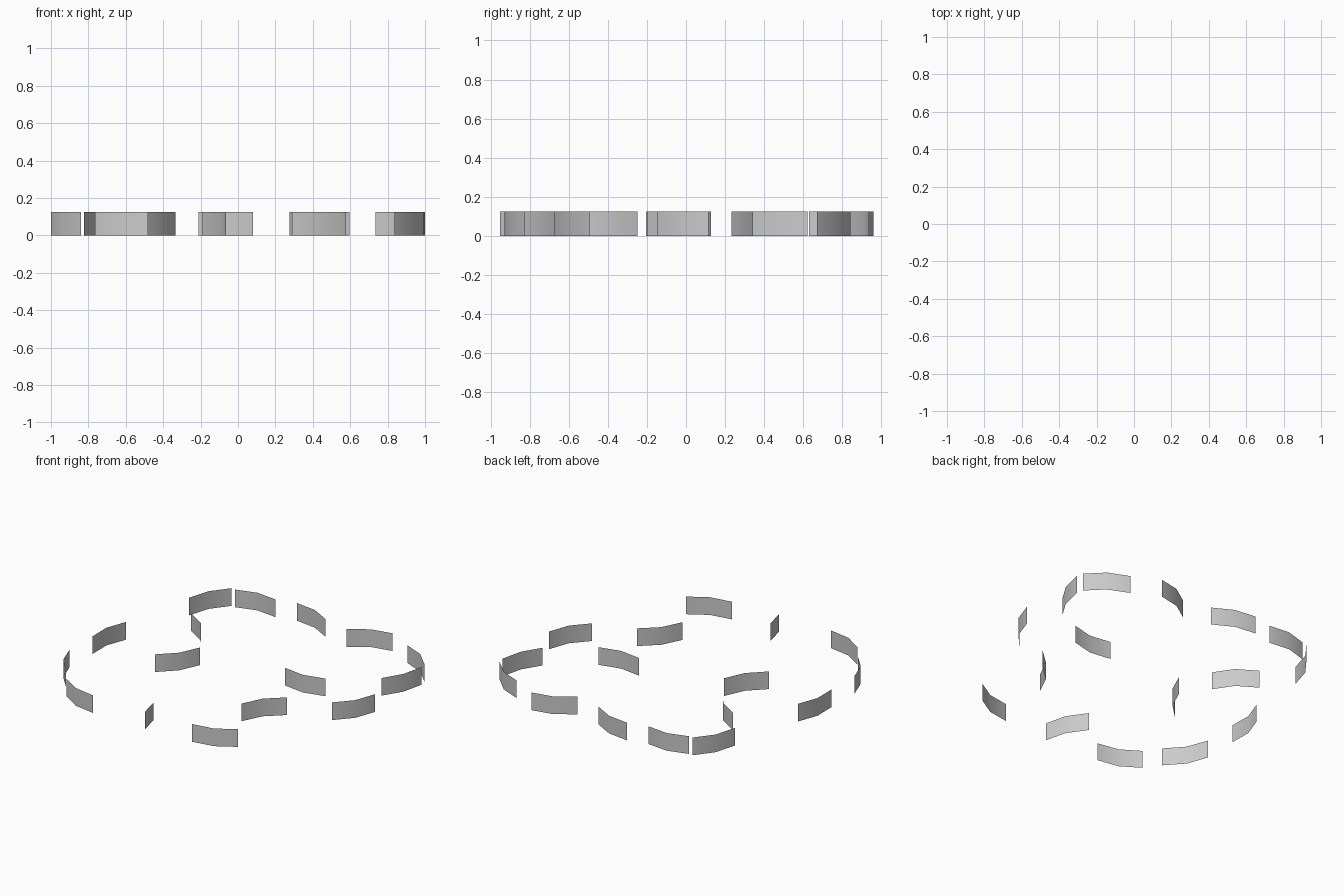
import bpy

HEIGHT = 0.125

# Plan of each bent panel: start, bend, end
PLANS = [
    [(-0.655, 0.90), (-0.508, 0.943), (-0.355, 0.926)],
    [(-0.823, 0.63), (-0.778, 0.782), (-0.685, 0.903)],
    [(-0.21, 0.96), (-0.057, 0.94), (0.08, 0.865)],
    [(0.275, 0.818), (0.404, 0.905), (0.553, 0.936)],
    [(0.735, 0.842), (0.88, 0.78), (0.99, 0.67)],
    [(1.0, 0.622), (0.965, 0.47), (0.885, 0.34)],
    [(-0.677, 0.443), (-0.543, 0.36), (-0.457, 0.232)],
    [(0.29, 0.112), (0.444, 0.09), (0.596, 0.127)],
    [(-0.944, 0.096), (-0.997, -0.048), (-0.995, -0.204)],
    [(-0.333, 0.053), (-0.398, -0.09), (-0.51, -0.199)],
    [(0.992, 0.114), (0.94, -0.032), (0.837, -0.146)],
    [(0.558, -0.248), (0.441, -0.353), (0.372, -0.493)],
    [(-1.0, -0.455), (-0.946, -0.602), (-0.84, -0.72)],
    [(-0.765, -0.825), (-0.634, -0.909), (-0.48, -0.936)],
    [(-0.19, -0.674), (-0.099, -0.803), (-0.063, -0.952)],
    [(0.29, -0.929), (0.444, -0.904), (0.578, -0.824)],
]


def bent_panel(name, plan):
    """Upright thin sheet following a short bent path."""
    n = len(plan)
    verts = [(x, y, z) for z in (0, HEIGHT) for x, y in plan]
    faces = [(i, i + 1, n + i + 1, n + i) for i in range(n - 1)]
    mesh = bpy.data.meshes.new(name)
    mesh.from_pydata(verts, [], faces)
    for p in mesh.polygons:
        p.use_smooth = True
    obj = bpy.data.objects.new(name, mesh)
    bpy.context.collection.objects.link(obj)


# Ring of wall panels
for k, plan in enumerate(PLANS, 1):
    bent_panel(f"wall_panel_{k:02d}", plan)
